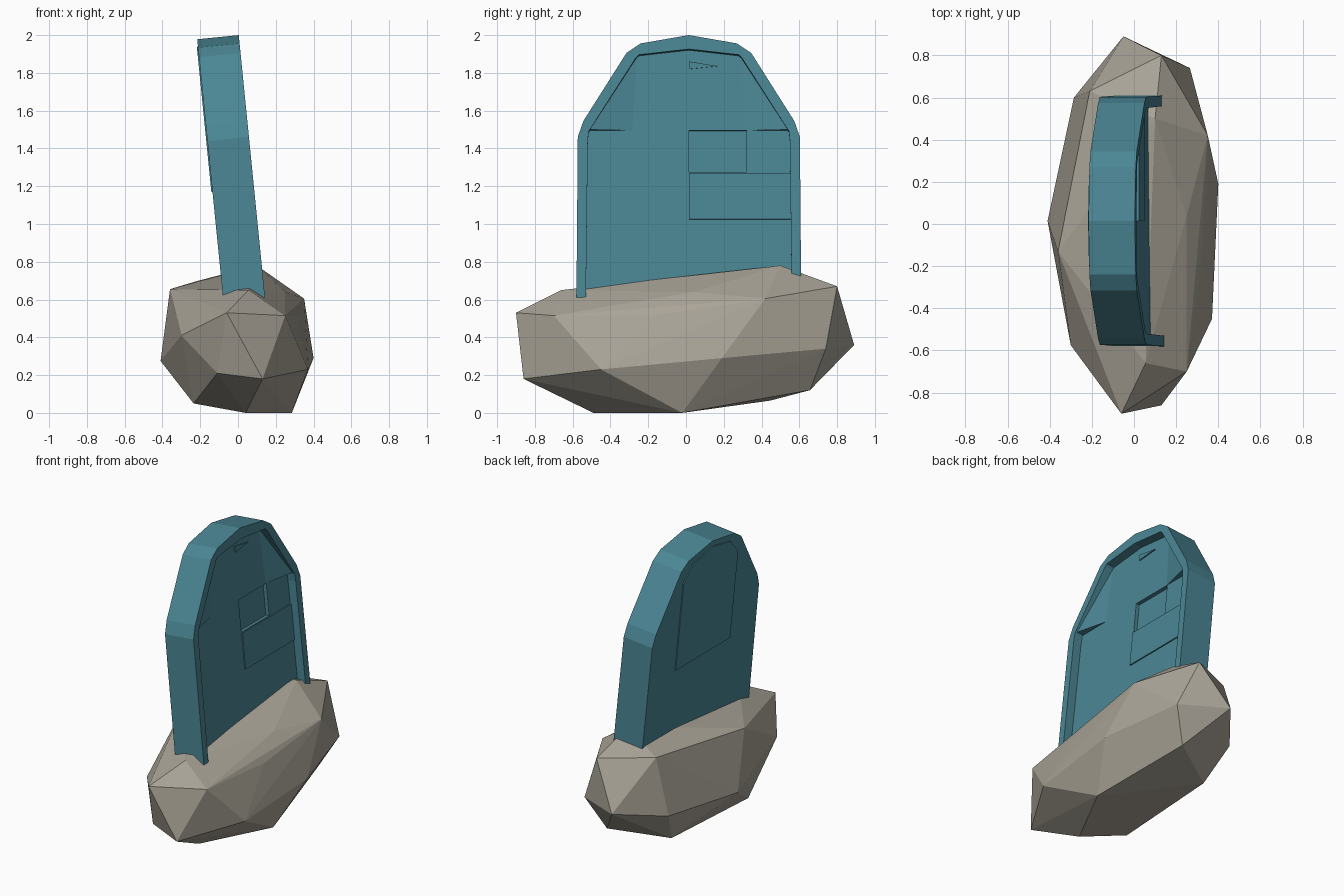
import bpy, bmesh
from mathutils import Matrix, Vector

if "Cube" in bpy.data.objects:
    bpy.data.objects.remove(bpy.data.objects["Cube"], do_unlink=True)


def make_material(name, rgb):
    mat = bpy.data.materials.new(name)
    mat.use_nodes = True
    color = (*rgb, 1)
    mat.diffuse_color = color
    mat.node_tree.nodes["Principled BSDF"].inputs["Base Color"].default_value = color
    return mat


TEAL = make_material("teal slate", (0.07, 0.24, 0.3))
STONE = make_material("grey stone", (0.4, 0.37, 0.31))

# The slab leans backwards: height shifts x, depth shifts z
LEAN = Matrix(((1, 0, -0.1, 0.093), (0, 1, 0, 0.015), (0.1, 0, 1, 0), (0, 0, 0, 1)))
BACK, FRONT, FLOOR = -0.11, 0.11, 0.05


def finish(name, bm, mat, matrix=None):
    if matrix:
        bm.transform(matrix)
    bmesh.ops.recalc_face_normals(bm, faces=bm.faces)
    mesh = bpy.data.meshes.new(name)
    bm.to_mesh(mesh)
    bm.free()
    mesh.materials.append(mat)
    obj = bpy.data.objects.new(name, mesh)
    bpy.context.collection.objects.link(obj)
    return obj


def mirrored(half):
    """Complete a half outline that ends on the centre line."""
    return half + [(-y, z) for y, z in reversed(half[:-1])]


def prism(name, outline, x0, x1, mat=TEAL):
    """Extrude a y-z outline between two depths of the slab."""
    bm = bmesh.new()
    face = bm.faces.new([bm.verts.new((x0, y, z)) for y, z in outline])
    out = bmesh.ops.extrude_face_region(bm, geom=[face])["geom"]
    verts = [v for v in out if isinstance(v, bmesh.types.BMVert)]
    bmesh.ops.translate(bm, verts=verts, vec=(x1 - x0, 0, 0))
    return finish(name, bm, mat, LEAN)


def rect(y0, y1, z0, z1):
    return [(y0, z0), (y1, z0), (y1, z1), (y0, z1)]


# Slab: arched back, outer wall, raised rim and sunken front
outer = mirrored([(-0.595, 0.6), (-0.588, 1.45), (-0.558, 1.535),
                  (-0.33, 1.895), (-0.255, 1.945), (0, 1.989)])
inner = mirrored([(-0.545, 0.6), (-0.535, 1.43), (-0.53, 1.48),
                  (-0.28, 1.87), (-0.265, 1.885), (0, 1.915)])
bm = bmesh.new()
loops = [[bm.verts.new((x, y, z)) for y, z in outline]
         for outline, x in ((outer, BACK), (outer, FRONT), (inner, FRONT), (inner, FLOOR))]
for a, b in zip(loops, loops[1:]):
    for i in range(len(a) - 1):
        bm.faces.new((a[i], a[i + 1], b[i + 1], b[i]))
bm.faces.new(loops[0])
bm.faces.new(loops[-1])
bm.faces.new([l[0] for l in loops] + [l[-1] for l in reversed(loops)])
slab = finish("headstone_slab", bm, TEAL, LEAN)

# Shallow notch across the front
cutter = prism("notch_cutter", rect(0, 0.305, 1.27, 1.49), FLOOR - 0.025, FLOOR + 0.05)
cutter.hide_render = True
notch = slab.modifiers.new("notch", "BOOLEAN")
notch.operation, notch.object, notch.solver = "DIFFERENCE", cutter, "EXACT"
bpy.context.view_layer.objects.active = slab
bpy.ops.object.modifier_apply(modifier="notch")
bpy.data.objects.remove(cutter, do_unlink=True)

# Slanted corner facets below the arch
for side, label in ((-1, "right"), (1, "left")):
    bm = bmesh.new()
    corner = [(FLOOR, 0.53, 1.49), (FLOOR, 0.3, 1.49), (FLOOR, 0.275, 1.88), (FRONT - 0.01, 0.53, 1.49)]
    verts = [bm.verts.new((x, side * y, z)) for x, y, z in corner]
    bmesh.ops.convex_hull(bm, input=verts)
    finish(label + "_corner_facet", bm, TEAL, LEAN)

# Thin panels on the front and back
prism("front_lower_panel", rect(0, 0.54, 1.02, 1.265), FLOOR, FLOOR + 0.008)
prism("front_chip", [(0, 1.855), (0, 1.815), (0.15, 1.83)], FLOOR, FLOOR + 0.008)
prism("back_panel", mirrored([(-0.3, 1.18), (-0.3, 1.8), (-0.2, 1.91), (0, 1.95)]),
      BACK - 0.006, BACK)

# Faceted boulder base
boulder = [
    # front end
    (-0.06, -0.9, 0.53), (0.13, -0.86, 0.18), (0.25, -0.7, 0.515), (0.055, -0.66, 0.65),
    (-0.11, -0.78, 0.21), (-0.3, -0.575, 0.41),
    # left flank
    (0.37, -0.45, 0.23), (0.32, -0.165, 0.515), (0.25, 0.04, 0.64), (0.4, 0.19, 0.29),
    (0.35, 0.42, 0.605), (0.265, 0.74, 0.34),
    # right flank
    (-0.36, -0.13, 0.655), (-0.41, 0.015, 0.275), (-0.21, 0.63, 0.7), (-0.285, 0.6, 0.3),
    # back end
    (0.1, 0.5, 0.78), (0.13, 0.8, 0.67), (-0.05, 0.89, 0.36),
    # underside
    (0.04, -0.49, 0), (0.285, -0.02, 0), (-0.235, -0.35, 0.05), (-0.2, 0.445, 0.065),
    (0.15, 0.656, 0.12),
]
bm = bmesh.new()
hull = bmesh.ops.convex_hull(bm, input=[bm.verts.new(p) for p in boulder])
bmesh.ops.delete(bm, geom=[v for v in bm.verts if not v.link_faces], context="VERTS")
finish("boulder_base", bm, STONE)
